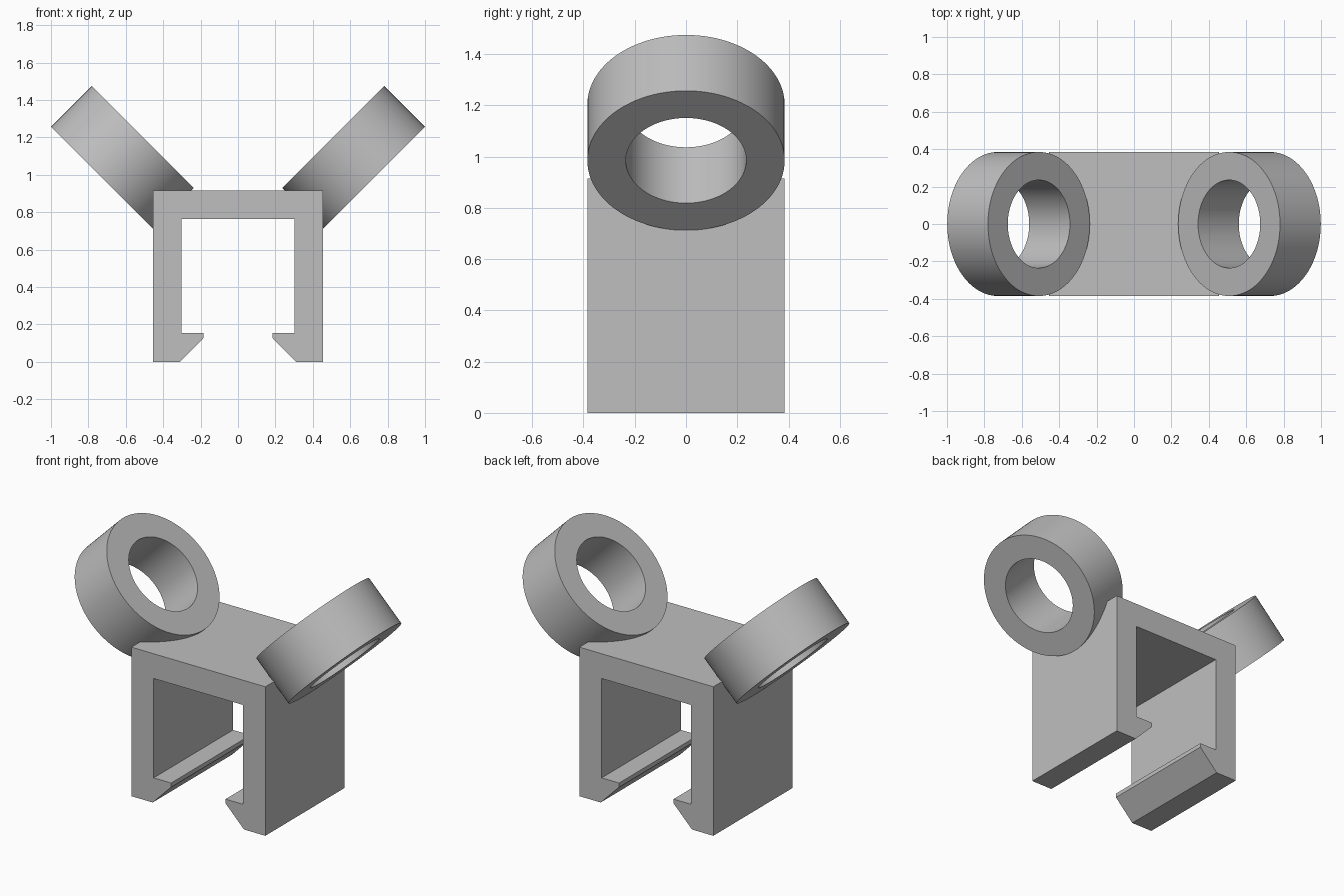
import bpy, bmesh, math
from mathutils import Matrix, Vector

cube = bpy.data.objects.get("Cube")
if cube:
    bpy.data.objects.remove(cube, do_unlink=True)

DEPTH = 0.77
grey = bpy.data.materials.new("light grey")
grey.use_nodes = True
colour = (0.52, 0.52, 0.52, 1)
grey.diffuse_color = colour
grey.node_tree.nodes["Principled BSDF"].inputs["Base Color"].default_value = colour


def make_object(name, bm):
    bmesh.ops.recalc_face_normals(bm, faces=bm.faces)
    mesh = bpy.data.meshes.new(name)
    bm.to_mesh(mesh)
    bm.free()
    mesh.materials.append(grey)
    obj = bpy.data.objects.new(name, mesh)
    bpy.context.collection.objects.link(obj)
    return obj


def smooth(obj):
    bpy.ops.object.select_all(action="DESELECT")
    obj.select_set(True)
    bpy.context.view_layer.objects.active = obj
    bpy.ops.object.shade_smooth_by_angle(angle=math.radians(30))


# Channel bracket: half profile with snap hook, mirrored and extruded in depth
half = [(0.455, 0.915), (0.455, 0), (0.31, 0), (0.185, 0.127),
        (0.185, 0.153), (0.303, 0.153), (0.303, 0.763)]
profile = half + [(-x, z) for x, z in reversed(half)]
bm = bmesh.new()
face = bm.faces.new([bm.verts.new((x, -DEPTH / 2, z)) for x, z in profile])
ext = bmesh.ops.extrude_face_region(bm, geom=[face])
bmesh.ops.translate(bm, vec=(0, DEPTH, 0),
                    verts=[v for v in ext["geom"] if isinstance(v, bmesh.types.BMVert)])
make_object("channel_bracket", bm)


# Tilted rings: a rectangular section spun around the ring axis
def ring(name, side):
    outer, inner, h = DEPTH / 2, 0.235, 0.154
    bm = bmesh.new()
    section = bm.faces.new([bm.verts.new((r, 0, z)) for r, z in
                            ((inner, -h), (outer, -h), (outer, h), (inner, h))])
    edges = list(section.edges)
    verts = list(section.verts)
    bmesh.ops.delete(bm, geom=[section], context="FACES_ONLY")
    bmesh.ops.spin(bm, geom=verts + edges, cent=(0, 0, 0), axis=(0, 0, 1),
                   angle=math.tau, steps=96, use_merge=True)
    bmesh.ops.remove_doubles(bm, verts=bm.verts, dist=0.0001)
    bm.transform(Matrix.Translation(Vector((side * 0.6175, 0, 1.0935)))
                 @ Matrix.Rotation(-side * math.pi / 4, 4, "Y"))
    smooth(make_object(name, bm))


ring("left_ring", 1)
ring("right_ring", -1)
